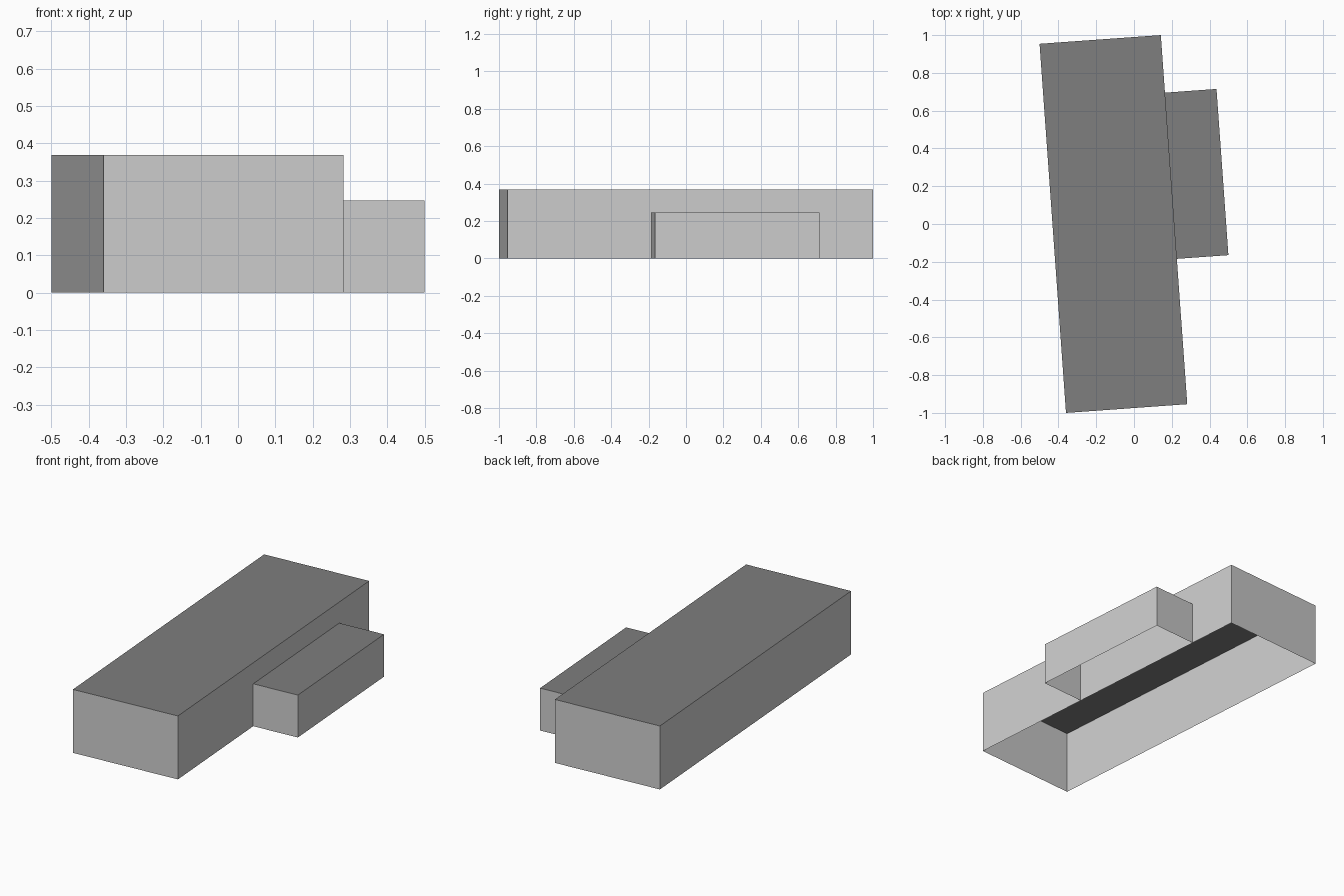
import bpy, bmesh, math
from mathutils import Matrix

if "Cube" in bpy.data.objects:
    bpy.data.objects.remove(bpy.data.objects["Cube"])

TURN = math.radians(4.1)
CENTRE = (-0.109, 0.0, 0.0)


def material(name, value):
    m = bpy.data.materials.new(name)
    m.diffuse_color = (value, value, value, 1)
    m.use_nodes = True
    m.node_tree.nodes["Principled BSDF"].inputs["Base Color"].default_value = m.diffuse_color
    return m


wall_grey = material("light grey walls", 0.62)
roof_grey = material("dark grey roof", 0.21)


def block(name, u0, u1, v0, v1, height, skip_left=False):
    """Flat-roofed shell, open underneath, turned with the whole building."""
    bm = bmesh.new()
    bmesh.ops.create_cube(bm, size=1)
    for v in bm.verts:
        v.co.x = u1 if v.co.x > 0 else u0
        v.co.y = v1 if v.co.y > 0 else v0
        v.co.z = height if v.co.z > 0 else 0
    bm.normal_update()
    # open floor, and the side shared with the neighbouring block
    drop = [f for f in bm.faces
            if f.normal.z < -0.5 or (skip_left and f.normal.x < -0.5)]
    bmesh.ops.delete(bm, geom=drop, context='FACES')
    for f in bm.faces:
        f.material_index = 1 if f.normal.z > 0.5 else 0
    bm.transform(Matrix.Translation(CENTRE) @ Matrix.Rotation(TURN, 4, 'Z'))
    mesh = bpy.data.meshes.new(name)
    bm.to_mesh(mesh)
    bm.free()
    mesh.materials.append(wall_grey)
    mesh.materials.append(roof_grey)
    ob = bpy.data.objects.new(name, mesh)
    bpy.context.collection.objects.link(ob)
    return ob


# Long main hall and the lower annex on its right side
block("main_hall", -0.3218, 0.3218, -0.9795, 0.9795, 0.368)
block("side_annex", 0.3218, 0.5955, -0.208, 0.674, 0.246, skip_left=True)
